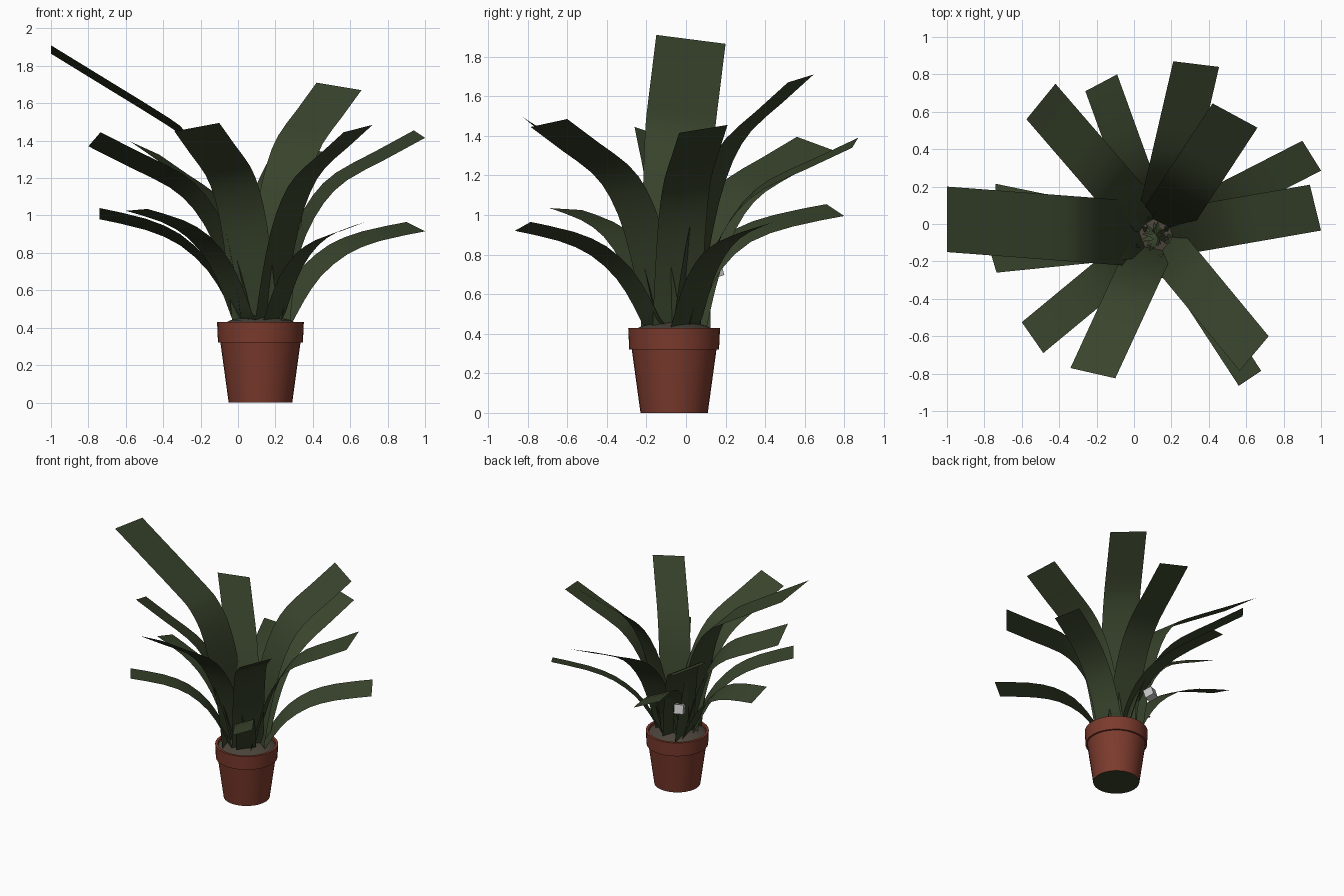
import bpy, bmesh, math, random
from mathutils import Vector, Matrix

if "Cube" in bpy.data.objects:
    bpy.data.objects.remove(bpy.data.objects["Cube"])

random.seed(4)
CENTRE = Vector((0.12, -0.06, 0.0))


def material(name, rgb):
    m = bpy.data.materials.new(name)
    m.diffuse_color = (*rgb, 1)
    m.use_nodes = True
    m.node_tree.nodes["Principled BSDF"].inputs["Base Color"].default_value = m.diffuse_color
    return m


LEAF = material("leaf_green", (0.040, 0.057, 0.025))
CLAY = material("terracotta", (0.20, 0.043, 0.026))
SOIL = material("soil_brown", (0.070, 0.058, 0.043))
STONE = material("pale_grey", (0.55, 0.55, 0.55))


def finish(name, bm, mats, smooth=35):
    me = bpy.data.meshes.new(name)
    bm.to_mesh(me)
    bm.free()
    ob = bpy.data.objects.new(name, me)
    bpy.context.collection.objects.link(ob)
    for m in mats:
        me.materials.append(m)
    if smooth:
        bpy.ops.object.select_all(action='DESELECT')
        ob.select_set(True)
        bpy.context.view_layer.objects.active = ob
        bpy.ops.object.shade_smooth_by_angle(angle=math.radians(smooth))
    return ob


def lathe(name, profile, mats, sides=32):
    """Spin an (r, z) profile around the pot axis."""
    bm = bmesh.new()
    vs = [bm.verts.new(CENTRE + Vector((r, 0, z))) for r, z in profile]
    es = [bm.edges.new(p) for p in zip(vs, vs[1:])]
    bmesh.ops.spin(bm, geom=vs + es, cent=CENTRE, axis=(0, 0, 1),
                   angle=math.tau, steps=sides, use_merge=True)
    bmesh.ops.remove_doubles(bm, verts=bm.verts, dist=1e-4)
    bmesh.ops.recalc_face_normals(bm, faces=bm.faces)
    return finish(name, bm, mats)


# Pot: tapered body, thick rim; the underside is dark green
pot = lathe("pot", [(0, 0), (0.17, 0), (0.214, 0.32), (0.227, 0.32), (0.232, 0.43),
                    (0.212, 0.43), (0.205, 0.40)], [CLAY, LEAF])
for p in pot.data.polygons:
    if p.center.z < 0.001:
        p.material_index = 1

# Soil: a low mound inside the rim
soil = lathe("soil", [(0.210, 0.415), (0.16, 0.44), (0.08, 0.46), (0, 0.465)], [SOIL])

# Arching paths: (outward fraction, height fraction)
LOW = [(.10, -.03), (.15, .06), (.22, .27), (.33, .53), (.50, .76), (.71, .90), (1, 1)]
LOW_STEEP = [(.08, -.03), (.10, .06), (.14, .27), (.24, .55), (.42, .78), (.68, .91), (1, 1)]
HIGH = [(.08, -.02), (.115, .10), (.16, .25), (.25, .48), (.365, .655), (.51, .775), (.75, .885), (1, 1)]
TALLEST = [(.09, -.02), (.11, .10), (.145, .25), (.21, .46), (.28, .60), (.36, .685), (.44, .735), (.72, .868), (1, 1)]

# The two corners of every leaf tip, with the path to follow
LEAVES = [
    ("low_leaf", LOW, (-.74, .02, 1.04), (-.74, .215, .98)),
    ("low_leaf", LOW_STEEP, (-.26, .71, 1.055), (-.09, .80, .995)),
    ("low_leaf", LOW, (.90, .445, .965), (1.0, .285, .915)),
    ("low_leaf", LOW, (-.60, -.525, 1.025), (-.485, -.69, 1.035)),
    ("low_leaf", LOW, (.68, -.785, .965), (.56, -.865, .92)),
    ("tallest_leaf", TALLEST, (-1.0, -.15, 1.91), (-1.0, .20, 1.865)),
    ("high_leaf", HIGH, (-.735, -.26, 1.445), (-.80, -.04, 1.37)),
    ("high_leaf", HIGH, (-.575, .56, 1.395), (-.42, .75, 1.325)),
    ("high_leaf", HIGH, (.21, .87, 1.39), (.455, .84, 1.34)),
    ("high_leaf", HIGH, (.42, .645, 1.71), (.66, .515, 1.67)),
    ("high_leaf", HIGH, (.94, .21, 1.455), (1.0, -.035, 1.415)),
    ("high_leaf", HIGH, (.72, -.60, 1.485), (.565, -.785, 1.445)),
    ("high_leaf", HIGH, (-.34, -.77, 1.45), (-.10, -.825, 1.495)),
]


def refine(path):
    """Add a smooth in-between point to each path segment."""
    pts = [Vector(p) for p in path]
    out = []
    for i in range(len(pts) - 1):
        a, b = pts[i], pts[i + 1]
        before, after = pts[max(i - 1, 0)], pts[min(i + 2, len(pts) - 1)]
        out += [a, (a + b) * 0.5625 - (before + after) * 0.0625]
    return out + [pts[-1]]


def leaf(name, path, a, b):
    """Strap leaf swept from the crown to its tip edge."""
    a, b = Vector(a), Vector(b)
    tip, half = (a + b) / 2, (b - a) / 2
    root = CENTRE + Vector((0, 0, 0.43))
    span = tip - root
    bm = bmesh.new()

    def row(c, width):
        return [bm.verts.new(c + half * s * width) for s in (-1, 1)]

    rows = [row(root + Vector((0, 0, 0.05)), 0.3)]      # narrowed foot at the crown
    for f, h in refine(path):
        rows.append(row(root + Vector((span.x * f, span.y * f, span.z * h)), 1))
    for p, q in zip(rows, rows[1:]):
        bm.faces.new((p[0], p[1], q[1], q[0]))
    bmesh.ops.recalc_face_normals(bm, faces=bm.faces)
    if bm.verts and sum(f.normal.z * f.calc_area() for f in bm.faces) < 0:
        bmesh.ops.reverse_faces(bm, faces=bm.faces)
    finish(name, bm, [LEAF])


for i, (kind, path, a, b) in enumerate(LEAVES):
    leaf(f"{kind}_{i + 1}", path, a, b)

# Thin pointed shoots in the crown
bm = bmesh.new()
for i in range(9):
    ang = math.tau * i / 9 + random.uniform(-.2, .2)
    out, side = Vector((math.cos(ang), math.sin(ang), 0)), Vector((-math.sin(ang), math.cos(ang), 0))
    r, top = random.uniform(.05, .11), random.uniform(.55, .8)
    base = CENTRE + out * r + Vector((0, 0, .43))
    mid = base + out * .01 + Vector((0, 0, (top - .43) * .5))
    peak = CENTRE + out * (r + .03) + Vector((0, 0, top))
    v = [bm.verts.new(p) for p in (base - side * .012, base + side * .012, mid + side * .016,
                                   peak, mid - side * .016)]
    bm.faces.new((v[0], v[1], v[2], v[4]))
    bm.faces.new((v[4], v[2], v[3]))
finish("crown_shoots", bm, [LEAF])

# Small grey block tucked among the leaves at the back left
bm = bmesh.new()
bmesh.ops.create_cube(bm, size=0.07, matrix=Matrix.Translation((-0.04, 0.14, 0.72))
                      @ Matrix.Rotation(0.4, 4, 'Z') @ Matrix.Rotation(0.3, 4, 'X'))
finish("small_block", bm, [STONE], smooth=0)
